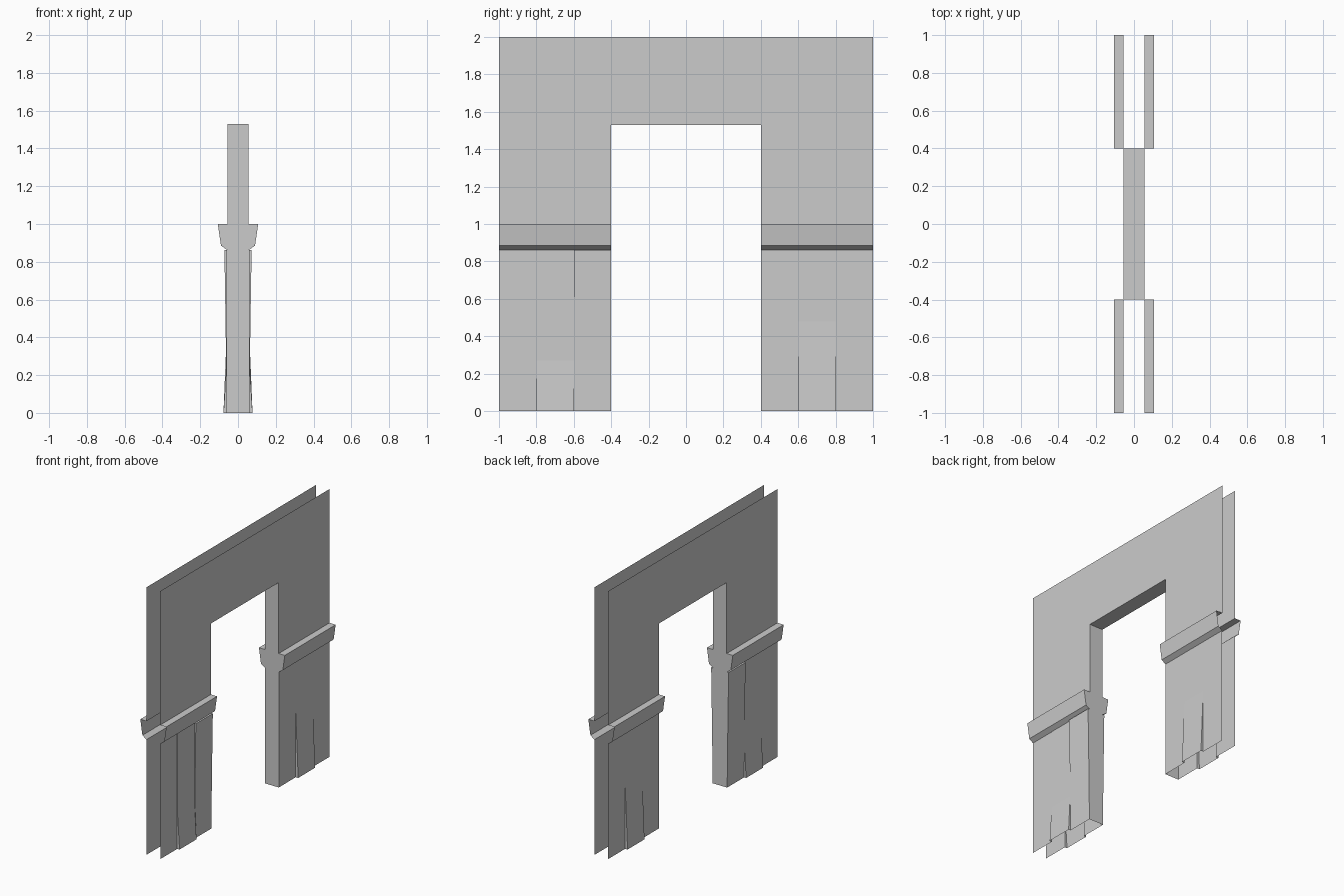
import bpy
from mathutils import Vector

if "Cube" in bpy.data.objects:
    bpy.data.objects.remove(bpy.data.objects["Cube"])

W = 0.056          # half thickness of the wall
TOP = 1.53         # height of the opening
OPEN = 0.4         # half width of the opening


def build(name, faces):
    """Make an object from (points, outward direction) faces, mirrored over x = 0."""
    verts, polys = [], []
    for points, out in faces:
        for s in (1, -1):
            p = [Vector((x * s, y, z)) for x, y, z in points]
            n = Vector((0, 0, 0))
            for a, b in zip(p, p[1:] + p[:1]):
                n += a.cross(b)
            if n.length < 1e-7:
                continue
            if n.dot(Vector((out[0] * s, out[1], out[2]))) < 0:
                p.reverse()
            polys.append(range(len(verts), len(verts) + len(p)))
            verts += p
    mesh = bpy.data.meshes.new(name)
    mesh.from_pydata(verts, [], [list(f) for f in polys])
    obj = bpy.data.objects.new(name, mesh)
    bpy.context.collection.objects.link(obj)


def strip(profile, y0, y1, out):
    """Sweep an (x, z) profile along y."""
    return [([(a[0], y0, a[1]), (b[0], y0, b[1]), (b[0], y1, b[1]), (a[0], y1, a[1])], out)
            for a, b in zip(profile, profile[1:])]


# upper wall sheets, arched over the doorway
outline = [(-1, 1), (-1, 2), (1, 2), (1, 1), (OPEN, 1), (OPEN, TOP), (-OPEN, TOP), (-OPEN, 1)]
build("upper_wall", [([(W, y, z) for y, z in outline], (1, 0, 0))])

# underside of the lintel
build("lintel_underside", [([(0, -OPEN, TOP), (W, -OPEN, TOP), (W, OPEN, TOP), (0, OPEN, TOP)], (0, 0, -1))])

# rail moulding on both legs
rail = [(W, 1.0), (0.107, 1.0), (0.09, 0.885), (W, 0.862)]
for side, y0, y1 in (("left", -1, -OPEN), ("right", OPEN, 1)):
    faces = strip(rail[:2], y0, y1, (0, 0, 1))
    faces += strip(rail[1:3], y0, y1, (1, 0, 0))
    faces += strip(rail[2:], y0, y1, (0, 0, -1))
    build(side + "_rail", faces)

# planks: x of each plank at these heights, ordered along y
heights = [0.862, 0.48, 0.27, 0]
planks = {
    "left": (-1.0, [(.058, .058, .058, .058), (.060, .060, .060, .077), (.072, .066, .063, .060)]),
    "right": (OPEN, [(.057, .057, .057, .057), (.057, .057, .066, .077), (.057, .057, .057, .057)]),
}
for side, (start, xs) in planks.items():
    faces = []
    for i, row in enumerate(xs):
        y0 = start + 0.2 * i
        prof = list(zip(row, heights))
        faces += strip(prof, y0, y0 + 0.2, (1, 0, 0))
        faces += strip([(W, heights[0]), prof[0]], y0, y0 + 0.2, (0, 0, 1))
        # sliver steps between neighbouring planks
        if i < 2:
            y, nxt = y0 + 0.2, xs[i + 1]
            for k in range(3):
                quad = [(row[k], y, heights[k]), (row[k + 1], y, heights[k + 1]),
                        (nxt[k + 1], y, heights[k + 1]), (nxt[k], y, heights[k])]
                d = row[k] + row[k + 1] - nxt[k] - nxt[k + 1]
                faces.append((quad, (0, d, 0)))
    build(side + "_planks", faces)

    # jamb closing the leg towards the doorway
    y, edge, out = (-OPEN, xs[2], 1) if side == "left" else (OPEN, xs[0], -1)
    prof = [(0, TOP), (W, TOP)] + rail + list(zip(edge, heights)) + [(0, 0)]
    build(side + "_jamb", [([(x, y, z) for x, z in prof], (0, out, 0))])
